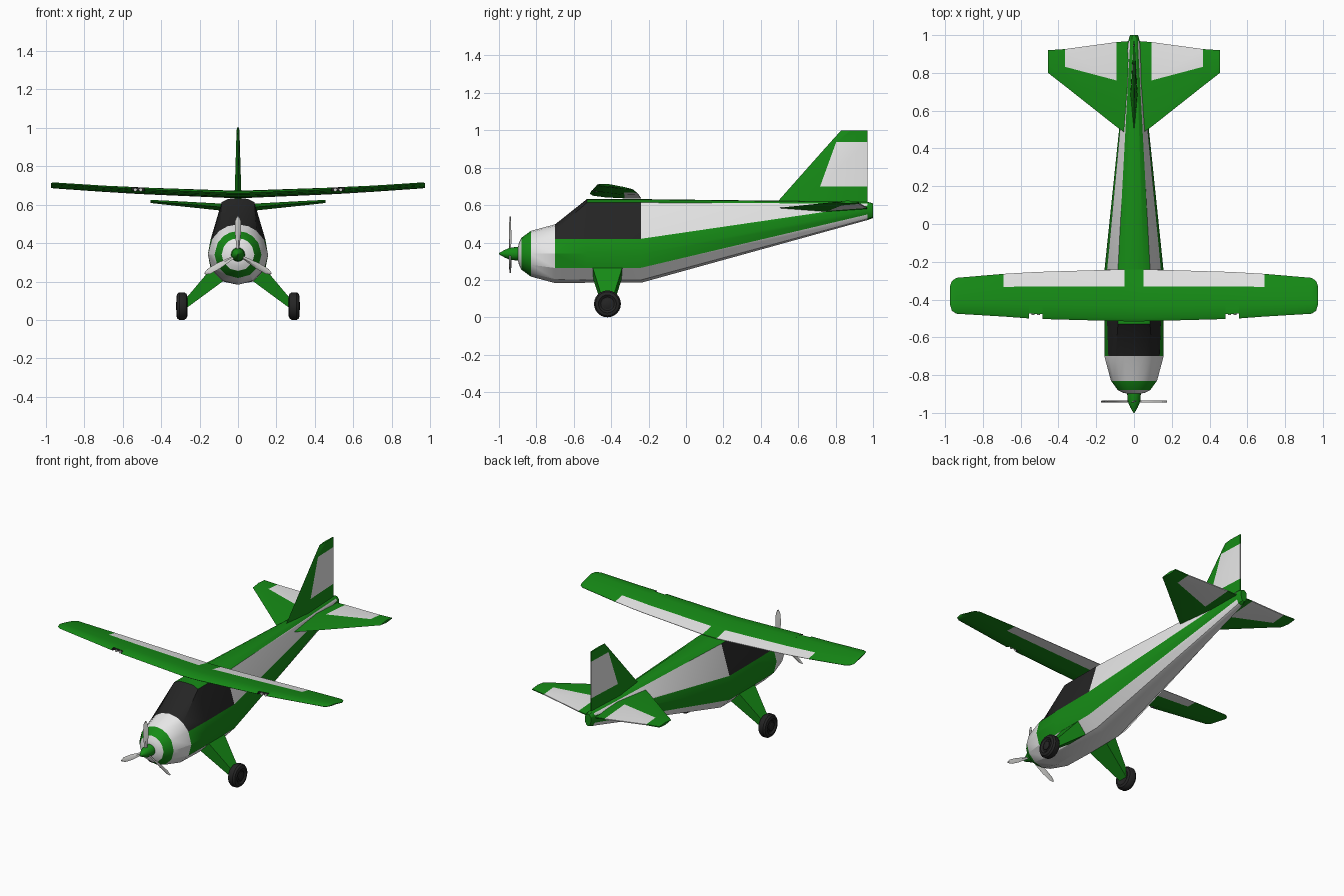
import bpy, bmesh, math
from mathutils import Vector, Matrix

if "Cube" in bpy.data.objects:
    bpy.data.objects.remove(bpy.data.objects["Cube"])


def material(name, rgb):
    m = bpy.data.materials.new(name)
    m.diffuse_color = (*rgb, 1)
    m.use_nodes = True
    m.node_tree.nodes["Principled BSDF"].inputs["Base Color"].default_value = m.diffuse_color
    return m


MATS = [material("green paint", (0.008, 0.26, 0.008)),
        material("white paint", (0.80, 0.80, 0.80)),
        material("black glass and rubber", (0.018, 0.018, 0.018)),
        material("light metal", (0.62, 0.62, 0.60))]
GREEN, WHITE, BLACK, METAL = range(4)


def loft(name, rings, rule, smooth=35):
    """Skin closed rings of points; rule(i, j) gives the colour of band i, strip j."""
    bm = bmesh.new()
    rows = [[bm.verts.new(p) for p in r] for r in rings]
    n = len(rings[0])
    for i in range(len(rows) - 1):
        for j in range(n):
            k = (j + 1) % n
            f = bm.faces.new((rows[i][j], rows[i][k], rows[i + 1][k], rows[i + 1][j]))
            f.material_index = rule(i, j)
    bm.faces.new(rows[0]).material_index = rule(0, 0)
    bm.faces.new(rows[-1]).material_index = rule(len(rows) - 2, 0)
    bmesh.ops.remove_doubles(bm, verts=bm.verts, dist=0.0002)
    bmesh.ops.recalc_face_normals(bm, faces=bm.faces)
    me = bpy.data.meshes.new(name)
    bm.to_mesh(me)
    bm.free()
    for m in MATS:
        me.materials.append(m)
    ob = bpy.data.objects.new(name, me)
    bpy.context.collection.objects.link(ob)
    bpy.context.view_layer.objects.active = ob
    bpy.ops.object.select_all(action='DESELECT')
    ob.select_set(True)
    if smooth:
        bpy.ops.object.shade_smooth_by_angle(angle=math.radians(smooth))
    return ob


def turned(name, axis, centre, profile, rule, n=16):
    """Solid of revolution: profile of (position along axis, radius)."""
    rings = []
    for d, r in profile:
        ring = []
        for k in range(n):
            a = 2 * math.pi * k / n
            u, v = r * math.cos(a), r * math.sin(a)
            off = (d, u, v) if axis == 'x' else (u, d, v)
            ring.append(Vector(centre) + Vector(off))
        rings.append(ring)
    return loft(name, rings, rule)


# ---- Fuselage: half sections from top centre to bottom centre, mirrored
def section(y, half):
    right = [(x, y, z) for x, z in half]
    left = [(-x, y, z) for x, z in half[-2:0:-1]]
    return right + left


def circle(r):
    return [(r * math.cos(math.radians(a)) if abs(a) < 90 else 0,
             0.34 + r * math.sin(math.radians(a)))
            for a in (90, 70, 52, 30, 0, -29, -60, -90)]


cabin = [(0, .632), (.05, .63), (.085, .613), (.142, .42),
         (.156, .34), (.142, .265), (.08, .2), (0, .185)]
tail = [(0, .618), (.012, .616), (.02, .608), (.029, .597),
        (.03, .575), (.028, .55), (.016, .527), (0, .52)]
tip = [(x * .7, .575 + (z - .575) * .8) for x, z in tail]
stations = [(-.898, circle(.035)), (-.893, circle(.06)), (-.88, circle(.085)),
            (-.83, circle(.122)), (-.70, circle(.157)), (-.53, cabin),
            (-.24, cabin), (.97, tail), (1.0, tip)]


def body_colour(i, j):
    s = min(j, 13 - j)                       # strip counted from the top
    if i in (0, 1, 3):
        return WHITE                         # cowl
    if i in (2, 7):
        return GREEN                         # nose ring, tail cap
    if s >= 5:
        return WHITE                         # belly
    if s >= 3:
        return GREEN                         # side stripe
    if i == 4:
        return BLACK                         # windshield
    if s < 2:
        return GREEN                         # top deck
    return BLACK if i == 5 else WHITE        # side windows, rear sides


loft("fuselage", [section(y, h) for y, h in stations], body_colour, 25)


# ---- Wing: rings along x with a notch for the landing lights
def wing_ring(x, le, te, hinge, t, notch):
    ax, c = abs(x), te - le
    h = (hinge - le) / c
    foil = [(0, 0), (.06, .55), (.3, 1), (h, .6), (1, .08),
            (1, -.08), (h, -.4), (.3, -.6), (.06, -.45)]
    z0 = .652 + .03 * ax + .024 * ax * ax
    return [(x, max(le + f * c, le + .026 if notch else -9),
             z0 + t * v - .025 * (f - .3)) for f, v in foil]


half_wing = [(.05, -.515, -.24, -.33, .02, 0), (.485, -.503, -.253, -.33, .016, 0),
             (.485, -.503, -.253, -.33, .016, 1), (.555, -.5, -.256, -.331, .016, 1),
             (.555, -.5, -.256, -.331, .016, 0), (.69, -.49, -.264, -.333, .014, 0),
             (.94, -.475, -.285, -.335, .012, 0), (.964, -.46, -.302, -.337, .009, 0),
             (.973, -.43, -.325, -.345, .003, 0)]
wing = [(-s[0], *s[1:]) for s in reversed(half_wing)] + half_wing


def wing_colour(i, j):
    band = abs(i - 8)                        # 0 is the centre panel
    if band in (2, 3, 4) and j in (0, 8):
        return BLACK                         # light notch
    return WHITE if 1 <= band <= 5 and j in (3, 4, 5) else GREEN


loft("wing", [wing_ring(*s) for s in wing], wing_colour)

for s in (-1, 1):
    for x in (.506, .534):
        turned("landing_light", 'y', (s * x, -.482, .676),
               [(0, .008), (.008, .008)], lambda i, j: METAL, 10)


# ---- Tail surfaces: stations of (span, leading, ridge, trailing edge, half thickness)
def tail_surface(name, data, place, white_band):
    rings = [[place(s, le, 0), place(s, ri, t), place(s, te, .003),
              place(s, te, -.003), place(s, ri, -t)] for s, le, ri, te, t in data]
    loft(name, rings, lambda i, j: WHITE if i == white_band and j in (1, 2, 3) else GREEN, 15)


stab = [(.0, .45, .735, .97, .02), (.093, .515, .76, .963, .018),
        (.365, .73, .832, .926, .011), (.455, .80, .862, .92, .008)]
for side, s in (("left", -1), ("right", 1)):
    tail_surface(side + "_stabiliser", stab,
                 lambda a, y, t, s=s: (s * a, y, .58 + .08 * a + t), 1)
fin = [(.59, .465, .68, .97, .02), (.70, .562, .717, .97, .016),
       (.937, .773, .803, .97, .009), (1.0, .83, .88, .97, .006)]
tail_surface("fin", fin, lambda a, y, t: (t, y, a), 1)

# ---- Spinner and three propeller blades
turned("spinner", 'y', (0, 0, .34),
       [(-1, .003), (-.97, .02), (-.94, .033), (-.89, .037)], lambda i, j: GREEN)
for k in range(3):
    turn = Matrix.Rotation(math.radians(120 * k), 3, 'Y')
    rings = []
    for r, w, pitch in ((.02, .008, 35), (.06, .012, 30), (.12, .017, 20),
                        (.175, .015, 12), (.2, .005, 10)):
        twist = Matrix.Rotation(math.radians(pitch), 3, 'Z')
        rings.append([Vector((0, -.94, .34)) + turn @ (twist @ Vector(p) + Vector((0, 0, r)))
                      for p in ((w, 0, 0), (0, .005, 0), (-w, 0, 0), (0, -.005, 0))])
    loft("propeller_blade", rings, lambda i, j: METAL)

# ---- Landing gear
for side, s in (("left", -1), ("right", 1)):
    top = [(s * .125, -.505, .285), (s * .125, -.335, .285),
           (s * .08, -.345, .2), (s * .08, -.495, .2)]
    foot = [(s * .268, -.452, .115), (s * .268, -.388, .115),
            (s * .268, -.39, .062), (s * .268, -.45, .062)]
    loft(side + "_gear_leg", [top, foot], lambda i, j: GREEN, 0)
    tyre = [(.268, .03), (.262, .048), (.268, .064), (.28, .072), (.305, .072),
            (.316, .064), (.321, .048), (.312, .036)]
    turned(side + "_wheel", 'x', (0, -.42, .072), [(s * x, r) for x, r in tyre],
           lambda i, j: BLACK, 24)
    turned(side + "_hub", 'x', (0, -.42, .072),
           [(s * .3, .028), (s * .318, .028), (s * .322, .018)], lambda i, j: BLACK, 12)
